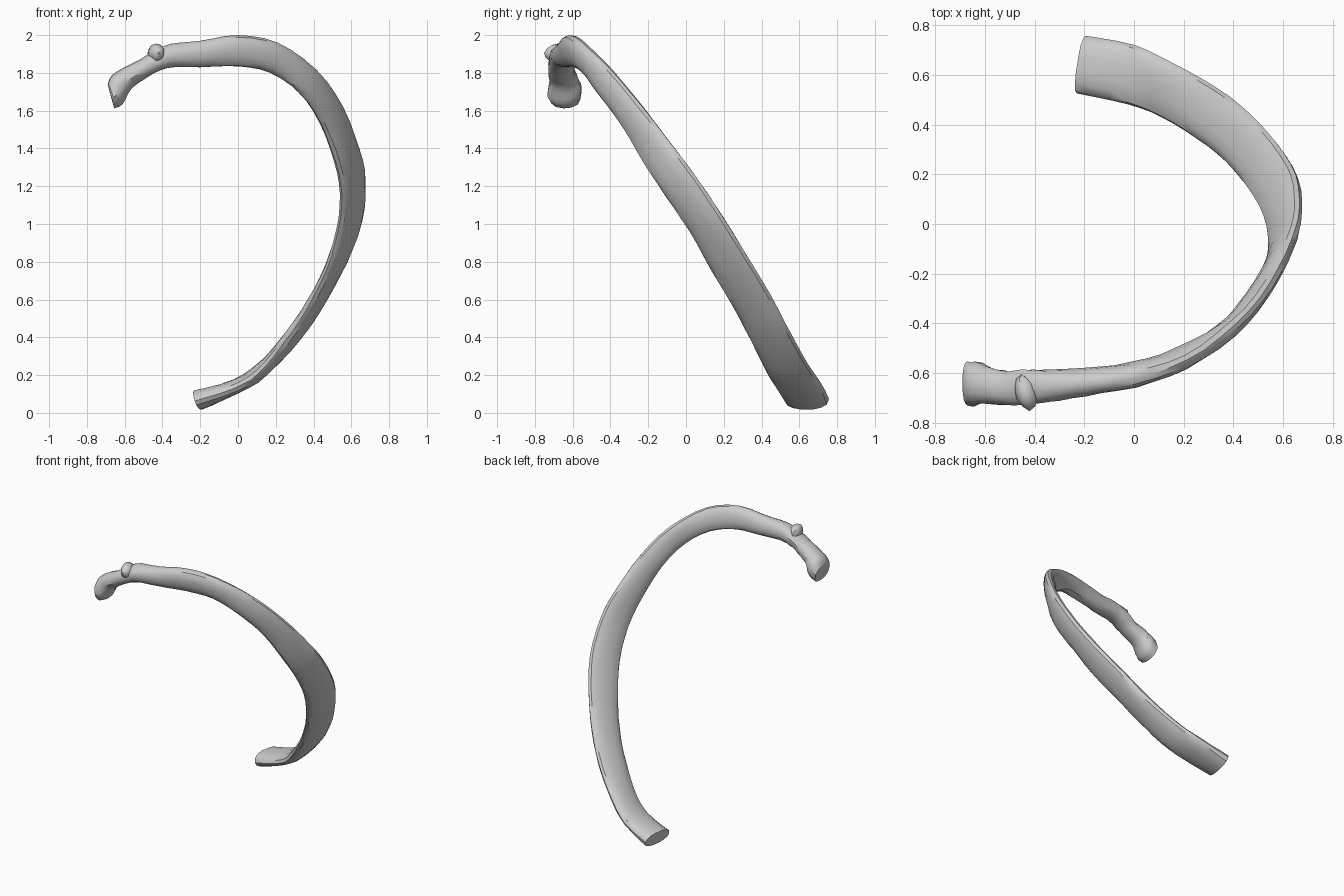
import bpy, bmesh, math, random
from mathutils import Vector

if "Cube" in bpy.data.objects:
    bpy.data.objects.remove(bpy.data.objects["Cube"])

random.seed(4)
SIDES, STEPS = 14, 3

# Rib stations from head to front end: upper edge, lower edge, thickness
STATIONS = [
    ((-.690, -.64, 1.74), (-.655, -.645, 1.612), .17),
    ((-.670, -.64, 1.785), (-.610, -.645, 1.635), .18),
    ((-.610, -.65, 1.825), (-.565, -.65, 1.715), .145),
    ((-.530, -.66, 1.865), (-.490, -.66, 1.77), .14),
    ((-.440, -.66, 1.92), (-.420, -.65, 1.81), .14),
    ((-.350, -.66, 1.955), (-.340, -.64, 1.83), .13),
    ((-.200, -.65, 1.97), (-.200, -.62, 1.83), .11),
    ((.000, -.62, 2.00), (.000, -.59, 1.835), .10),
    ((.210, -.55, 1.96), (.170, -.53, 1.80), .09),
    ((.410, -.40, 1.82), (.330, -.46, 1.69), .08),
    ((.545, -.24, 1.63), (.440, -.34, 1.53), .08),
    ((.635, -.06, 1.40), (.520, -.22, 1.32), .075),
    ((.665, .06, 1.24), (.550, -.11, 1.15), .075),
    ((.650, .20, 1.03), (.530, .02, .96), .075),
    ((.570, .33, .82), (.470, .13, .76), .075),
    ((.460, .45, .62), (.370, .25, .56), .075),
    ((.330, .55, .43), (.250, .345, .38), .08),
    ((.160, .645, .26), (.110, .43, .21), .08),
    ((.000, .72, .15), (-.020, .48, .13), .08),
    ((-.195, .757, .072), (-.230, .525, .065), .11),
]


def catmull(p0, p1, p2, p3, t):
    return 0.5 * (2 * p1 + (p2 - p0) * t + (2 * p0 - 5 * p1 + 4 * p2 - p3) * t * t
                  + (3 * p1 - p0 - 3 * p2 + p3) * t ** 3)


def refine(values):
    out, n = [], len(values)
    for i in range(n - 1):
        q = [values[max(0, min(n - 1, i + k))] for k in (-1, 0, 1, 2)]
        out += [catmull(*q, s / STEPS) for s in range(STEPS)]
    return out + [values[-1]]


def spow(v, e):
    return math.copysign(abs(v) ** e, v)


def finish(bm, name, angle):
    bmesh.ops.recalc_face_normals(bm, faces=bm.faces)
    mesh = bpy.data.meshes.new(name)
    bm.to_mesh(mesh)
    bm.free()
    ob = bpy.data.objects.new(name, mesh)
    bpy.context.collection.objects.link(ob)
    bpy.ops.object.select_all(action='DESELECT')
    ob.select_set(True)
    bpy.context.view_layer.objects.active = ob
    bpy.ops.object.shade_smooth_by_angle(angle=math.radians(angle))
    return ob


# Rib shaft, neck and head: flattened sections lofted along the curve
upper = refine([Vector(s[0]) for s in STATIONS])
lower = refine([Vector(s[1]) for s in STATIONS])
thick = refine([s[2] for s in STATIONS])
mid = [(a + b) / 2 for a, b in zip(upper, lower)]
bm = bmesh.new()
rings = []
for i, c in enumerate(mid):
    tangent = mid[min(i + 1, len(mid) - 1)] - mid[max(i - 1, 0)]
    axis = (upper[i] - lower[i]) / 2
    normal = tangent.cross(axis).normalized() * thick[i] / 2
    ring = []
    for k in range(SIDES):
        a = 2 * math.pi * k / SIDES
        p = c + axis * spow(math.cos(a), .9) + normal * spow(math.sin(a), .9)
        ring.append(bm.verts.new(p + normal * random.uniform(-.05, .05)))
    rings.append(ring)
for r, s in zip(rings, rings[1:]):
    for k in range(SIDES):
        j = (k + 1) % SIDES
        bm.faces.new((r[k], r[j], s[j], s[k]))
bm.faces.new(rings[0])
bm.faces.new(rings[-1])
finish(bm, "rib_shaft", 35)

# Tubercle: rough knob on the back of the neck
bm = bmesh.new()
bmesh.ops.create_icosphere(bm, subdivisions=2, radius=1)
for v in bm.verts:
    d = v.co * random.uniform(.9, 1.06)
    v.co = Vector((-.435 + d.x * .045 + d.y * -.015, -.68 + d.y * .072, 1.905 + d.z * .05))
finish(bm, "tubercle", 35)
